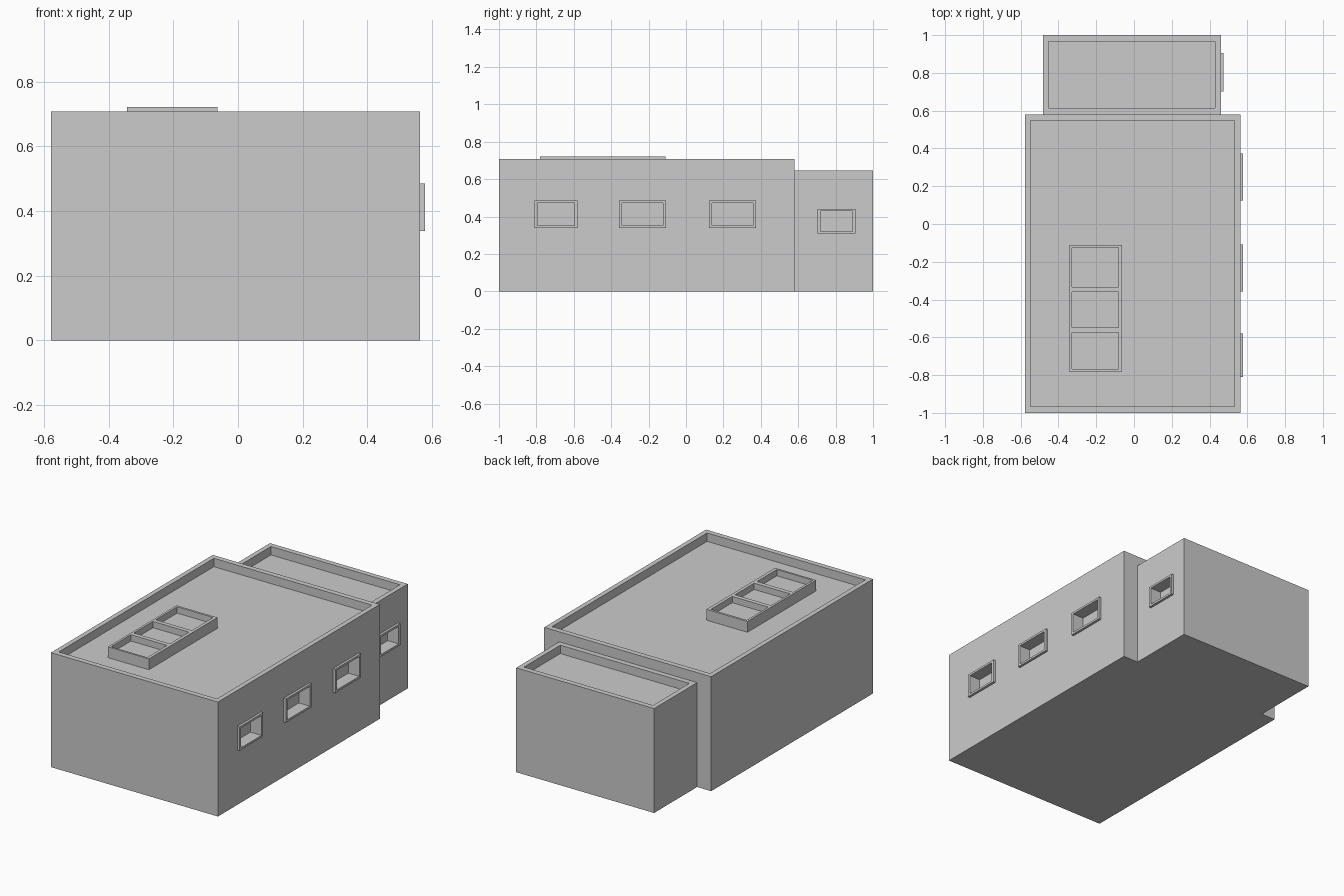
import bpy
import bmesh
from mathutils import Vector

if "Cube" in bpy.data.objects:
    bpy.data.objects.remove(bpy.data.objects["Cube"])


def box(name, lo, hi):
    """Axis-aligned box between two corners."""
    lo, hi = Vector(lo), Vector(hi)
    mesh = bpy.data.meshes.new(name)
    bm = bmesh.new()
    bmesh.ops.create_cube(bm, size=1.0)
    for v in bm.verts:
        v.co = (lo + hi) / 2 + v.co * (hi - lo)
    bm.to_mesh(mesh)
    bm.free()
    obj = bpy.data.objects.new(name, mesh)
    bpy.context.collection.objects.link(obj)
    return obj


def cut(obj, lo, hi):
    """Carve a box-shaped pocket or hole out of obj."""
    cutter = box("cutter", lo, hi)
    cutter.hide_render = True
    mod = obj.modifiers.new("pocket", 'BOOLEAN')
    mod.operation = 'DIFFERENCE'
    mod.solver = 'EXACT'
    mod.object = cutter
    bpy.context.view_layer.objects.active = obj
    bpy.ops.object.modifier_apply(modifier=mod.name)
    bpy.data.objects.remove(cutter, do_unlink=True)


def block(name, x0, x1, y0, y1, top, rim=0.03, depth=0.052):
    """Building volume with a roof sunk behind a parapet."""
    obj = box(name, (x0, y0, 0), (x1, y1, top))
    cut(obj, (x0 + rim, y0 + rim + 0.003, top - depth),
        (x1 - rim, y1 - rim - 0.003, top + 0.1))
    return obj


def window(name, wall, x, y0, y1, z0, z1, border=0.016, proud=0.015, depth=0.06):
    """Raised frame around a recess in the right-hand wall."""
    frame = box(name, (x, y0, z0), (x + proud, y1, z1))
    lo = (x - depth, y0 + border, z0 + border * 0.8)
    hi = (x + 0.1, y1 - border, z1 - border * 0.8)
    cut(wall, lo, hi)
    cut(frame, lo, hi)


# Building volumes
MAIN_X, ANNEX_X = 0.563, 0.46
main = block("main_building", -0.578, MAIN_X, -1.0, 0.58, 0.707)
annex = block("rear_annex", -0.482, ANNEX_X, 0.58, 1.0, 0.645)

# Windows along the right side
for i, (y0, y1) in enumerate([(-0.81, -0.58), (-0.358, -0.108), (0.124, 0.374)]):
    window(f"window_frame_{i + 1}", main, MAIN_X, y0, y1, 0.338, 0.485)
window("annex_window_frame", annex, ANNEX_X, 0.702, 0.906, 0.308, 0.441)

# Roof skylight with three panes
skylight = box("roof_skylight", (-0.343, -0.78, 0.655), (-0.063, -0.11, 0.722))
for y0, y1 in [(-0.768, -0.575), (-0.547, -0.36), (-0.333, -0.124)]:
    cut(skylight, (-0.329, y0, 0.683), (-0.083, y1, 0.8))
